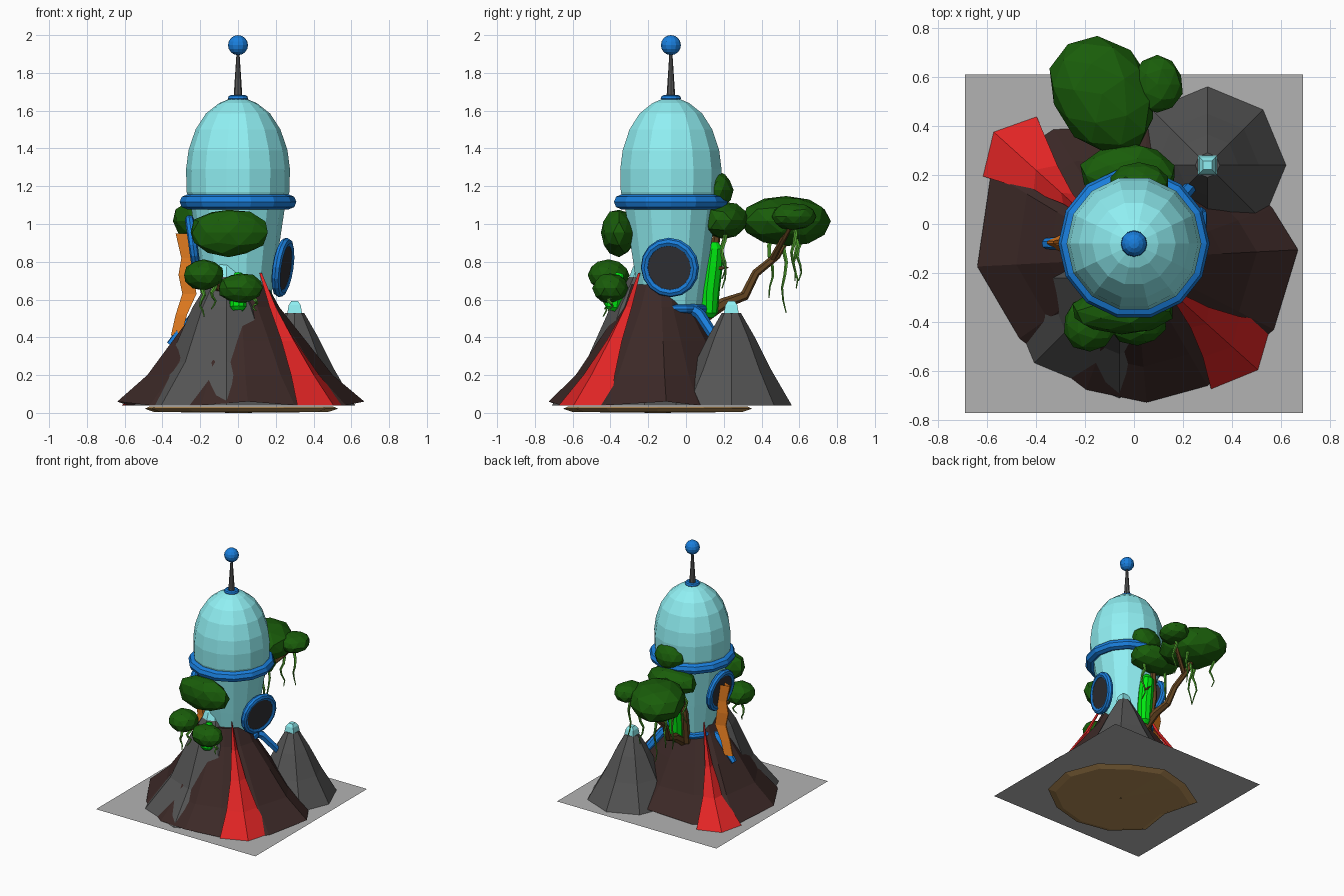
import bpy, bmesh, math, random
from mathutils import Vector, Matrix

if "Cube" in bpy.data.objects:
    bpy.data.objects.remove(bpy.data.objects["Cube"])

random.seed(4)
COL = {
    'sky': (0.28, 0.87, 0.9), 'blue': (0.01, 0.21, 0.72), 'grey': (0.09, 0.09, 0.09),
    'dark': (0.03, 0.03, 0.035), 'rock': (0.045, 0.022, 0.02), 'lava': (0.75, 0.018, 0.018),
    'leaf': (0.01, 0.11, 0.003), 'vine': (0.09, 0.4, 0.03), 'cactus': (0.0, 0.8, 0.005),
    'wood': (0.13, 0.06, 0.015), 'orange': (0.8, 0.21, 0.015), 'dirt': (0.45, 0.26, 0.09),
    'shadow': (0.45, 0.45, 0.45)}
MATS = {}
for k, c in COL.items():
    MATS[k] = bpy.data.materials.new(k)
    MATS[k].diffuse_color = (*c, 1)


def make(name, verts, faces, mat):
    me = bpy.data.meshes.new(name)
    me.from_pydata([tuple(v) for v in verts], [], faces)
    bm = bmesh.new()
    bm.from_mesh(me)
    bmesh.ops.recalc_face_normals(bm, faces=bm.faces)
    bm.to_mesh(me)
    bm.free()
    me.materials.append(MATS[mat])
    ob = bpy.data.objects.new(name, me)
    bpy.context.collection.objects.link(ob)
    return ob


def loft(name, rows, mat, closed=True, cap=False):
    """Skin equal-length rows of points."""
    n = len(rows[0])
    faces = []
    for i in range(len(rows) - 1):
        for j in range(n if closed else n - 1):
            k = (j + 1) % n
            faces.append((i*n + j, i*n + k, (i+1)*n + k, (i+1)*n + j))
    if cap:
        faces.append(tuple(range((len(rows) - 1) * n, len(rows) * n)))
    return make(name, [p for r in rows for p in r], faces, mat)


def lathe(name, prof, n, mat, c=(0, 0), rot=0.0):
    rows = [[(c[0] + r*math.cos(rot + 2*math.pi*j/n), c[1] + r*math.sin(rot + 2*math.pi*j/n), z)
             for j in range(n)] for r, z in prof]
    return loft(name, rows, mat, cap=True)


def ring(name, loc, R, r, mat='blue', rot=(0, 0, 0), n=14, m=8):
    bpy.ops.mesh.primitive_torus_add(location=loc, rotation=rot, major_radius=R, minor_radius=r,
                                     major_segments=n, minor_segments=m)
    ob = bpy.context.object
    ob.name = name
    ob.data.materials.append(MATS[mat])
    return ob


def tube(name, pts, radii, mat, n=6):
    """Tapered tube through points."""
    pts = [Vector(p) for p in pts]
    rows = []
    for i, p in enumerate(pts):
        d = (pts[min(i+1, len(pts)-1)] - pts[max(i-1, 0)]).normalized()
        u = d.cross(Vector((1, 0.1, 0))).normalized()
        v = d.cross(u)
        a = [2*math.pi*j/n for j in range(n)]
        rows.append([p + radii[i]*(u*math.cos(t) + v*math.sin(t)) for t in a])
    return loft(name, rows, mat, cap=True)


def blob(name, c, s, rz=0.0):
    """Faceted foliage lump."""
    bm = bmesh.new()
    bmesh.ops.create_icosphere(bm, subdivisions=2, radius=1)
    M = Matrix.Translation(c) @ Matrix.Rotation(rz, 4, 'Z') @ Matrix.Diagonal((*s, 1))
    for v in bm.verts:
        v.co = M @ (v.co * random.uniform(0.96, 1.05))
    me = bpy.data.meshes.new(name)
    bm.to_mesh(me)
    bm.free()
    me.materials.append(MATS['leaf'])
    bpy.context.collection.objects.link(bpy.data.objects.new(name, me))


def vine(name, p, length):
    pts, rad = [], []
    for i in range(7):
        t = i / 6
        pts.append((p[0] + 0.012*math.sin(i*1.6 + p[0]*40), p[1] + 0.012*math.cos(i*1.5 + p[1]*30), p[2] - length*t))
        rad.append(0.013*(1 - 0.75*t))
    tube(name, pts, rad, 'vine', 5)


T = (0, -0.08)   # tower axis
V = (0, -0.14)   # volcano axis

# ground shadow and dirt slab
make('ground_shadow', [(-.69, -.77, .036), (.69, -.77, .036), (.69, .61, .036), (-.69, .61, .036)],
     [(0, 1, 2, 3)], 'shadow')
dr = [.53, .5, .46, .5, .5, .57, .42, .53, .52, .5, .5, .54]
outline = [(r*math.cos(i*math.pi/6), r*math.sin(i*math.pi/6)) for i, r in enumerate(dr)]
loft('dirt_base', [[(x*s, -.15 + y*s, z) for x, y in outline]
                   for s, z in ((.01, 0), (.9, .005), (1, .022), (.95, .034))], 'dirt', cap=True)

# volcano with irregular foot
foot = [(3, .67), (20, .6), (52, .55), (84, .54), (122, .62), (149, .68), (183, .64),
        (215, .57), (250, .57), (275, .59), (300, .6), (333, .64)]
rows = []
for z, f, R in ((.04, 1, 0), (.2, .72, .02), (.38, .45, .06), (.56, .2, .085), (.68, .05, .12)):
    rows.append([(V[0] + (f*r + R)*math.cos(math.radians(a)), V[1] + (f*r + R)*math.sin(math.radians(a)),
                  z + (.02 if f == 1 and i % 3 == 0 else 0)) for i, (a, r) in enumerate(foot)])
loft('volcano', rows, 'rock', cap=True)

# lava flows
for name, a, half, tip, e in (('lava_front', -42, 17.5, .68, 1), ('lava_back', 138, 13.5, .77, 1.6)):
    rows = []
    for z, r, k in ((.04, tip, 1), (.2, .54, .75), (.38, .4, .5), (.56, .27, .3), (.74, .17, .05)):
        rows.append([(V[0] + q*math.cos(math.radians(a + s*half*k**e)),
                      V[1] + q*math.sin(math.radians(a + s*half*k**e)), z)
                     for s, q in ((-1, r*.91), (0, r), (1, r*.91))])
    loft(name, rows, 'lava', closed=False)

# grey mountains with icy caps
lathe('front_mountain', [(.49, .04), (.31, .27), (.18, .56), (.08, .72)], 8, 'grey', (-.06, -.22), -math.pi/2)
lathe('front_mountain_cap', [(.08, .72), (.06, .775), (.03, .8)], 8, 'sky', (-.06, -.22), -math.pi/2)
lathe('back_mountain', [(.32, .04), (.21, .23), (.125, .4), (.05, .53)], 8, 'grey', (.3, .24))
lathe('back_mountain_cap', [(.055, .53), (.045, .57), (.025, .592)], 4, 'sky', (.3, .24), math.pi/4)

# tower, dome, antenna
lathe('tower_body', [(.14, .35), (.165, .55), (.205, .8), (.25, 1.1)], 14, 'sky', T)
lathe('dome', [(.25, 1.1), (.272, 1.17), (.275, 1.29), (.262, 1.39), (.225, 1.5), (.17, 1.585),
               (.1, 1.64), (.04, 1.665)], 14, 'sky', T)
ring('dome_ring', (*T, 1.117), .27, .039)
ring('foot_ring', (*T, .55), .175, .024)
ring('antenna_ring', (*T, 1.665), .036, .018, n=12)
lathe('antenna_mast', [(.024, 1.66), (.007, 1.92)], 8, 'grey', T)
bpy.ops.mesh.primitive_uv_sphere_add(segments=12, ring_count=8, radius=.053, location=(*T, 1.947))
ball = bpy.context.object
ball.name = 'antenna_ball'
ball.data.materials.append(MATS['blue'])

# legs
for i, a in enumerate((45, 180, 290)):
    ca, sa = math.cos(math.radians(a)), math.sin(math.radians(a))
    tube(f'leg_{i}', [(T[0] + r*ca, T[1] + r*sa, z) for r, z in ((.14, .56), (.22, .52), (.3, .43), (.36, .36))],
         [.03, .03, .028, .022], 'blue')

# portholes on both sides, leaning outward at the top
for name, s, z, yaw in (('right', 1, .77, -14), ('left', -1, .89, 0)):
    rot = (0, s*math.radians(98), math.radians(yaw))
    loc = Vector((s*.238, -.085, z))
    ring(name + '_porthole_rim', loc, .135, .024, rot=rot, n=16)
    bpy.ops.mesh.primitive_cylinder_add(vertices=16, radius=.135, depth=.03, location=loc, rotation=rot)
    bpy.context.object.name = name + '_porthole_glass'
    bpy.context.object.data.materials.append(MATS['dark'])

# orange ribbon down the left side
prof = [(-.33, -.24, .95), (-.3, -.23, .82), (-.315, -.235, .73), (-.295, -.22, .63), (-.33, -.27, .52), (-.355, -.3, .41)]
loft('orange_ribbon', [[(a, -.08, z), (b, -.115, z), (b, -.045, z), (a, -.07, z)] for a, b, z in prof],
     'orange', cap=True)

# foliage
blob('back_canopy', (-.13, .53, 1.015), (.2, .255, .135), .6)
blob('back_canopy_small', (.095, .57, 1.04), (.105, .12, .07))
blob('wall_canopy', (-.02, .2, 1.02), (.2, .13, .1))
blob('wall_canopy_top', (.02, .165, 1.18), (.12, .085, .1))
blob('front_canopy', (-.05, -.355, .955), (.21, .095, .125))
blob('front_bush_left', (-.18, -.41, .73), (.11, .11, .08))
blob('front_bush_right', (.015, -.4, .66), (.12, .095, .08))

# trunks
tube('back_trunk', [(-.03, .08, .5), (-.04, .2, .58), (-.06, .31, .62), (-.08, .37, .74), (-.1, .48, .83), (-.12, .55, .95)],
     [.035, .03, .026, .022, .02, .018], 'wood')
tube('back_branch', [(-.09, .46, .82), (.02, .52, .93), (.09, .57, 1.02)], [.018, .015, .012], 'wood')
tube('wall_trunk', [(-.06, .08, .5), (-.08, .13, .75), (-.04, .17, .98)], [.03, .025, .02], 'wood')
tube('front_trunk', [(-.02, -.22, .55), (-.1, -.32, .66), (-.18, -.4, .72)], [.025, .02, .015], 'wood')
tube('thorn', [(.03, .16, .765), (.03, .225, .77)], [.014, .003], 'wood')

# hanging vines
for i, p in enumerate([(-.2, .45, .94, .33), (-.1, .52, .93, .4), (-.02, .58, .93, .27), (.09, .57, 1, .3),
                       (-.24, .6, .95, .25), (.08, .2, .96, .3), (-.13, .2, .96, .25),
                       (-.19, -.43, .68, .17), (-.13, -.42, .68, .13), (.09, -.4, .62, .08)]):
    vine(f'vine_{i}', p[:3], p[3])

# cactus stems
tube('back_cactus', [(0, .115, .505), (0, .118, .53), (0, .122, .65), (0, .138, .78), (0, .148, .87), (0, .148, .905)],
     [.025, .05, .057, .057, .05, .022], 'cactus', 10)
tube('front_cactus', [(0, -.39, .54), (0, -.385, .56), (0, -.37, .66), (0, -.35, .74)], [.025, .045, .05, .02], 'cactus', 10)

for m in bpy.data.materials:
    if m.users and not m.is_grease_pencil:
        m.use_nodes = True
        m.node_tree.nodes["Principled BSDF"].inputs["Base Color"].default_value = m.diffuse_color
